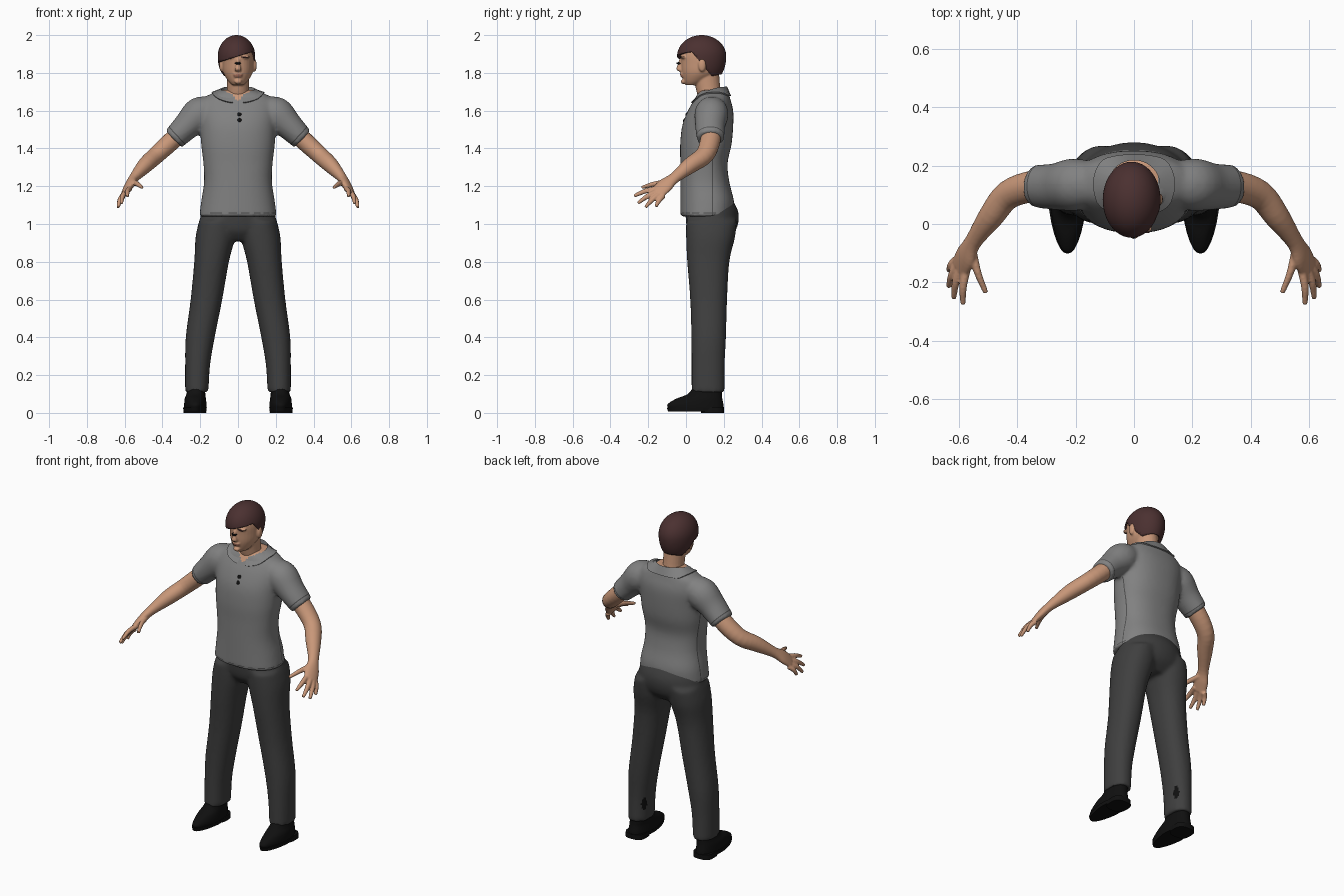
import bpy, bmesh, math
from mathutils import Vector, Matrix

if "Cube" in bpy.data.objects:
    bpy.data.objects.remove(bpy.data.objects["Cube"])

def material(name, *rgb):
    mat = bpy.data.materials.new(name)
    mat.use_nodes = True
    mat.diffuse_color = (*rgb, 1)
    mat.node_tree.nodes["Principled BSDF"].inputs["Base Color"].default_value = (*rgb, 1)
    return mat

SKIN = material("skin", 0.58, 0.31, 0.19)
LIPS = material("lips", 0.42, 0.18, 0.12)
HAIR = material("brown_hair", 0.07, 0.03, 0.03)
SHIRT = material("grey_shirt", 0.22, 0.22, 0.22)
SEAM = material("dark_seam", 0.08, 0.08, 0.08)
TROUSERS = material("charcoal_trousers", 0.05, 0.05, 0.05)
BLACK = material("black", 0.005, 0.005, 0.005)
BOTH = (1, -1)

def smooth_path(rings, steps=4):
    """Catmull-Rom interpolation of (x, y, z, radius, radius) rings."""
    pts = [Vector(r) for r in rings]
    out = []
    for i in range(len(pts) - 1):
        a, b, c, d = pts[max(i - 1, 0)], pts[i], pts[i + 1], pts[min(i + 2, len(pts) - 1)]
        for k in range(steps):
            t = k / steps
            out.append(b + (c - a) * (t / 2) + (2 * a - 5 * b + 4 * c - d) * (t * t / 2)
                       + (3 * b - a - 3 * c + d) * (t ** 3 / 2))
    return out + [pts[-1]]

def loft(bm, rings, hint=None, sides=(1,), n=24, power=2.0):
    """Capped skin over rings: level ones, or ones square to the path if a hint axis is given."""
    path = smooth_path(rings)
    for side in sides:
        loops = []
        for i, ring in enumerate(path):
            u, v = Vector((1, 0, 0)), Vector((0, 1, 0))
            if hint:
                along = (path[min(i + 1, len(path) - 1)] - path[max(i - 1, 0)]).to_3d().normalized()
                u = Vector(hint)
                u = (u - along * u.dot(along)).normalized()
                v = along.cross(u)
            loop = []
            for k in range(n):
                c, s = math.cos(math.tau * k / n), math.sin(math.tau * k / n)
                c = math.copysign(abs(c) ** (2 / power), c)
                s = math.copysign(abs(s) ** (2 / power), s)
                p = ring.to_3d() + u * (c * ring[3]) + v * (s * ring[4])
                loop.append(bm.verts.new((p.x * side, p.y, p.z)))
            loops.append(loop)
        for low, high in zip(loops, loops[1:]):
            for k in range(n):
                bm.faces.new((low[k], low[k - 1], high[k - 1], high[k]))
        bm.faces.new(loops[0])
        bm.faces.new(loops[-1])

def ellipsoid(bm, centre, radii, sides=(1,)):
    for side in sides:
        place = Matrix.Translation((centre[0] * side, *centre[1:])) @ Matrix.Diagonal((*radii, 1))
        bmesh.ops.create_uvsphere(bm, u_segments=24, v_segments=16, radius=1, matrix=place)

def finish(name, bm, mat, voxel=0, relax=0):
    """Make the object; fuse its overlapping parts when a voxel size is given."""
    bmesh.ops.recalc_face_normals(bm, faces=bm.faces)
    mesh = bpy.data.meshes.new(name)
    bm.to_mesh(mesh)
    bm.free()
    obj = bpy.data.objects.new(name, mesh)
    bpy.context.collection.objects.link(obj)
    mesh.materials.append(mat)
    bpy.ops.object.select_all(action="DESELECT")
    obj.select_set(True)
    bpy.context.view_layer.objects.active = obj
    if voxel:
        fuse = obj.modifiers.new("fuse", "REMESH")
        fuse.mode, fuse.voxel_size = "VOXEL", voxel
        soft = obj.modifiers.new("soften", "SMOOTH")
        soft.factor, soft.iterations = 0.5, relax
        for mod in ("fuse", "soften"):
            bpy.ops.object.modifier_apply(modifier=mod)
    bpy.ops.object.shade_smooth_by_angle(angle=math.radians(50))
    bpy.context.view_layer.update()
    return obj

def paint(obj, mat, test, cuts=()):
    """Cut along planes (point, normal), then colour the faces that pass the test."""
    bm = bmesh.new()
    bm.from_mesh(obj.data)
    for point, normal in cuts:
        geom = bm.verts[:] + bm.edges[:] + bm.faces[:]
        bmesh.ops.bisect_plane(bm, geom=geom, plane_co=point, plane_no=normal)
    if mat.name not in obj.data.materials:
        obj.data.materials.append(mat)
    index = obj.data.materials.find(mat.name)
    for face in bm.faces:
        if test(face.calc_center_median(), face.normal):
            face.material_index = index
    bm.to_mesh(obj.data)
    bm.free()
    bpy.context.view_layer.update()

def plate(name, target, point, width, height, mat, tilt=0):
    """Thin oval laid on the nearest surface of the target."""
    _, spot, normal, _ = target.closest_point_on_mesh(point)
    bm = bmesh.new()
    turn = normal.to_track_quat("Z", "Y").to_matrix().to_4x4()
    place = Matrix.Translation(spot) @ turn @ Matrix.Rotation(tilt, 4, "Z")
    bmesh.ops.create_uvsphere(bm, u_segments=16, v_segments=8, radius=1,
                              matrix=place @ Matrix.Diagonal((width, height, 0.004, 1)))
    finish(name, bm, mat)

# Shirt: torso and short sleeves fused
bm = bmesh.new()
loft(bm, [(0, 0.11, 1.04, 0.205, 0.14), (0, 0.112, 1.12, 0.195, 0.142), (0, 0.1, 1.22, 0.18, 0.13),
          (0, 0.095, 1.32, 0.183, 0.125), (0, 0.105, 1.42, 0.195, 0.136), (0, 0.115, 1.52, 0.2, 0.135),
          (0, 0.13, 1.6, 0.205, 0.12), (0, 0.14, 1.66, 0.19, 0.095), (0, 0.145, 1.695, 0.13, 0.08),
          (0, 0.145, 1.71, 0.09, 0.06)], n=40, power=2.3)
loft(bm, [(0.13, 0.135, 1.62, 0.07, 0.06), (0.2, 0.135, 1.585, 0.09, 0.09),
          (0.27, 0.128, 1.52, 0.08, 0.074), (0.34, 0.13, 1.45, 0.073, 0.062)], hint=(0, 1, 0), sides=BOTH)
shirt = finish("shirt", bm, SHIRT, 0.011, 6)

# Stitching: hem dashes, side seams, cuff seams; bare skin at the neck
paint(shirt, SEAM, lambda c, n: 1.055 < c.z < 1.06 and math.sin(c.x * 90 + c.y * 70) > -0.3,
      [((0, 0, 1.055), (0, 0, 1)), ((0, 0, 1.06), (0, 0, 1))])
paint(shirt, SEAM, lambda c, n: 0.137 < c.y < 0.143 and 1.04 < c.z < 1.48 and abs(c.x) < 0.22 and abs(n.x) > 0.6,
      [((0, 0.137, 0), (0, 1, 0)), ((0, 0.143, 0), (0, 1, 0))])
for side in BOTH:
    down_arm = Vector((0.73 * side, 0, -0.68))
    near, far = Vector((0.32 * side, 0.13, 1.469)), Vector((0.324 * side, 0.13, 1.465))
    paint(shirt, SEAM, lambda c, n: c.x * side > 0.22 and (c - near).dot(down_arm) > 0 > (c - far).dot(down_arm),
          [(near, down_arm), (far, down_arm)])
paint(shirt, SKIN, lambda c, n: (c.y < 0.13 and c.z > 1.65 and abs(c.x) < (c.z - 1.65) * 0.9)
      or (c.z > 1.69 and math.hypot(c.x, c.y - 0.14) < 0.085))

# Collar folded down onto the shirt, open at the front
bm = bmesh.new()
rows = []
for k in range(37):
    a = 0.22 + (math.tau - 0.44) * k / 36
    front = (1 + math.cos(a)) / 2
    top = Vector((0.088 * math.sin(a), 0.135 - 0.083 * math.cos(a), 1.727 - 0.055 * front ** 2))
    _, spot, normal, _ = shirt.closest_point_on_mesh(
        (0.125 * math.sin(a), 0.14 - 0.12 * math.cos(a), 1.685 - 0.04 * front))
    rows.append([bm.verts.new(p) for p in (top - Vector((0, 0, 0.03)), top, spot + normal * 0.008, spot - normal * 0.004)])
for one, two in zip(rows, rows[1:]):
    for j in range(3):
        bm.faces.new((one[j], one[j + 1], two[j + 1], two[j]))
finish("collar", bm, SHIRT)

for z in (1.625, 1.58):
    plate("button", shirt, (0.01, -0.1, z), 0.011, 0.011, BLACK)

# Trousers: hips and legs fused, with a worn spot behind each ankle
bm = bmesh.new()
loft(bm, [(0, 0.115, 1.16, 0.165, 0.11), (0, 0.135, 1.08, 0.188, 0.137), (0, 0.139, 1.02, 0.202, 0.14),
          (0, 0.135, 0.96, 0.2, 0.125), (0, 0.13, 0.91, 0.15, 0.08)], n=36)
loft(bm, [(0.11, 0.135, 1.02, 0.095, 0.135), (0.12, 0.13, 0.93, 0.105, 0.13), (0.14, 0.118, 0.8, 0.092, 0.112),
          (0.167, 0.12, 0.6, 0.084, 0.098), (0.2, 0.12, 0.4, 0.077, 0.092), (0.214, 0.117, 0.25, 0.066, 0.088),
          (0.218, 0.117, 0.11, 0.062, 0.088)], sides=BOTH, power=2.2)
trousers = finish("trousers", bm, TROUSERS, 0.011, 6)

def worn_spot(c, n):
    side = math.copysign(1, c.x)
    x, y = c.x - 0.215 * side, c.y - 0.117
    return y > side * x and ((x * side + y) / 0.025) ** 2 + ((c.z - 0.22) / 0.036) ** 2 < 1
paint(trousers, BLACK, worn_spot)

# Shoes: tapered upper, sole and heel
for side, label in ((1, "left"), (-1, "right")):
    bm = bmesh.new()
    loft(bm, [(0.228, 0.055, 0.02, 0.06, 0.145), (0.228, 0.05, 0.045, 0.06, 0.148), (0.228, 0.07, 0.075, 0.056, 0.122),
              (0.225, 0.1, 0.1, 0.05, 0.09), (0.222, 0.115, 0.14, 0.045, 0.075)], sides=(side,), power=2.3)
    loft(bm, [(0.23, 0.05, 0.008, 0.062, 0.145), (0.23, 0.05, 0.028, 0.064, 0.152)], sides=(side,), power=2.3)
    loft(bm, [(0.23, 0.14, 0, 0.06, 0.06), (0.23, 0.14, 0.03, 0.058, 0.06)], sides=(side,), power=3)
    for v in bm.verts:
        toe = max(0, 0.06 - v.co.y)
        v.co.x = 0.226 * side + (v.co.x - 0.228 * side) * (1 - toe * 2)
    finish(label + "_shoe", bm, BLACK)

# Arms with palm, fingers and thumb fused
bm = bmesh.new()
loft(bm, [(0.26, 0.13, 1.53, 0.05, 0.05), (0.34, 0.13, 1.45, 0.054, 0.05), (0.43, 0.1, 1.367, 0.05, 0.046),
          (0.49, 0.025, 1.312, 0.044, 0.042), (0.55, -0.06, 1.245, 0.031, 0.026),
          (0.575, -0.11, 1.205, 0.044, 0.023), (0.596, -0.15, 1.167, 0.042, 0.016)],
     hint=(0.5, 0.65, -0.5), sides=BOTH)
fingers = [((0.573, -0.155, 1.187), (0.585, -0.275, 1.148)), ((0.592, -0.15, 1.172), (0.617, -0.255, 1.11)),
           ((0.602, -0.138, 1.16), (0.634, -0.215, 1.088)), ((0.605, -0.12, 1.15), (0.634, -0.16, 1.092)),
           ((0.553, -0.09, 1.22), (0.507, -0.235, 1.193))]
for root, tip in fingers:
    root, tip = Vector(root), Vector(tip)
    middle = root.lerp(tip, 0.5) + Vector((0.006, 0, 0.007))
    loft(bm, [(*root, 0.015, 0.015), (*middle, 0.014, 0.013), (*tip, 0.009, 0.009)],
         hint=(0.5, 0.65, -0.5), sides=BOTH, n=12)
finish("arms", bm, SKIN, 0.005, 3)

# Head: neck, skull, nose, brow, lips, chin and ears fused
bm = bmesh.new()
loft(bm, [(0, 0.14, 1.63, 0.07, 0.06), (0, 0.12, 1.7, 0.059, 0.064), (0, 0.105, 1.8, 0.06, 0.07)])
loft(bm, [(0, 0.035, 1.735, 0.03, 0.036), (0, 0.05, 1.757, 0.052, 0.062), (0, 0.075, 1.8, 0.077, 0.098),
          (0, 0.083, 1.85, 0.083, 0.11), (0, 0.085, 1.9, 0.083, 0.113), (0, 0.085, 1.95, 0.07, 0.095),
          (0, 0.085, 1.98, 0.03, 0.04)], n=32)
loft(bm, [(0, -0.026, 1.872, 0.009, 0.01), (0, -0.031, 1.845, 0.011, 0.013), (0, -0.037, 1.818, 0.018, 0.014),
          (0, -0.024, 1.807, 0.014, 0.01)], n=16)
ellipsoid(bm, (0, -0.014, 1.754), (0.02, 0.014, 0.013))
ellipsoid(bm, (0, -0.02, 1.793), (0.025, 0.013, 0.006))
ellipsoid(bm, (0, -0.017, 1.782), (0.022, 0.013, 0.006))
ellipsoid(bm, (0.034, -0.014, 1.884), (0.03, 0.016, 0.008), BOTH)
ellipsoid(bm, (0.088, 0.085, 1.84), (0.011, 0.02, 0.034), BOTH)
head = finish("head", bm, SKIN, 0.005, 3)
paint(head, LIPS, lambda c, n: c.y < -0.01 and abs(c.x) < 0.025 and abs(c.z - 1.787) < 0.01 - abs(c.x) * 0.25)
for side in BOTH:
    plate("eye", head, (0.034 * side, -0.1, 1.866), 0.014, 0.006, BLACK)
    plate("eyebrow", head, (0.036 * side, -0.1, 1.886), 0.02, 0.004, HAIR, -0.12 * side)

# Hair: a cap with the face opening cut by a slanted fringe, a side line and a nape line
bm = bmesh.new()
bmesh.ops.create_uvsphere(bm, u_segments=48, v_segments=32, radius=1)
for v in bm.verts:
    v.co.z *= 0.112 if v.co.z > 0 else 0.165
    v.co = Vector((v.co.x * 0.099 - 0.008, v.co.y * 0.13 + 0.083, v.co.z + 1.888))
fringe = (Vector((0, 0, 1.888)), Vector((-0.3, 0, 1)))
temple = (Vector((0, 0.04, 1.9)), Vector((0, 0.77, 0.64)))
nape = (Vector((0, 0.15, 1.785)), Vector((0, -0.2, 1)))
for point, normal in (fringe, temple, nape):
    bmesh.ops.bisect_plane(bm, geom=bm.verts[:] + bm.edges[:] + bm.faces[:], plane_co=point, plane_no=normal)
def below(face, plane):
    return (face.calc_center_median() - plane[0]).dot(plane[1]) < 0
opening = [f for f in bm.faces if below(f, nape) or (below(f, fringe) and below(f, temple))]
bmesh.ops.delete(bm, geom=opening, context="FACES")
hair = finish("hair", bm, HAIR)
shell = hair.modifiers.new("thickness", "SOLIDIFY")
shell.thickness, shell.offset = 0.014, -1
